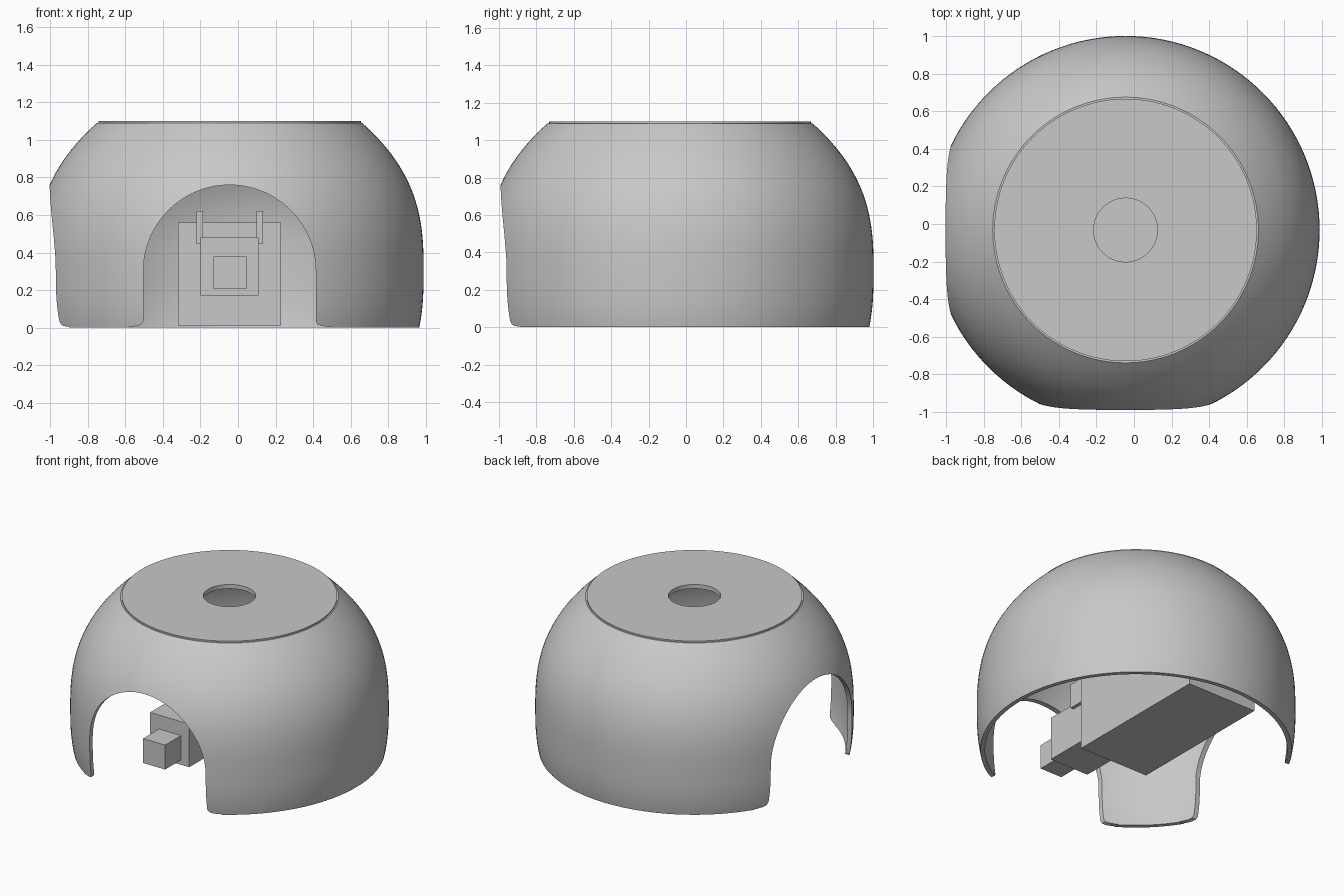
import bpy, bmesh, math
from mathutils import Matrix, Vector

cube = bpy.data.objects.get("Cube")
if cube:
    bpy.data.objects.remove(cube, do_unlink=True)

CX, CY = -0.045, -0.032      # vertical axis of the shell
RADIUS, BELLY, WALL = 1.035, 0.30, 0.03

grey = bpy.data.materials.new("light_grey")
grey.use_nodes = True
grey.diffuse_color = (0.58, 0.58, 0.58, 1)
grey.node_tree.nodes["Principled BSDF"].inputs["Base Color"].default_value = grey.diffuse_color


def finish(name, bm):
    bmesh.ops.recalc_face_normals(bm, faces=bm.faces)
    mesh = bpy.data.meshes.new(name)
    bm.to_mesh(mesh)
    bm.free()
    mesh.materials.append(grey)
    obj = bpy.data.objects.new(name, mesh)
    bpy.context.collection.objects.link(obj)
    return obj


def activate(obj):
    bpy.ops.object.select_all(action='DESELECT')
    obj.select_set(True)
    bpy.context.view_layer.objects.active = obj


def smooth(obj):
    activate(obj)
    bpy.ops.object.shade_smooth_by_angle(angle=math.radians(30))


def revolve(name, profile, steps=128):
    """Turn a closed (radius, height) outline around the shell axis."""
    bm = bmesh.new()
    rings = []
    for i in range(steps):
        a = math.tau * i / steps
        rings.append([bm.verts.new((CX + r * math.cos(a), CY + r * math.sin(a), z))
                      for r, z in profile])
    n = len(profile)
    for i in range(steps):
        a, b = rings[i], rings[(i + 1) % steps]
        for j in range(n):
            k = (j + 1) % n
            bm.faces.new((a[j], b[j], b[k], a[k]))
    return finish(name, bm)


def box(name, x, y, z):
    bm = bmesh.new()
    bmesh.ops.create_cube(bm, size=1)
    for v in bm.verts:
        v.co = Vector([(lo + hi) / 2 + c * (hi - lo)
                       for c, (lo, hi) in zip(v.co, (x, y, z))])
    return finish(name, bm)


def arch_cutter(name, turn):
    """Round-topped doorway prism with a flared foot."""
    half = 0.46
    side = [(0.54, -0.1), (0.54, 0.003), (0.49, 0.008), (0.468, 0.018), (half, 0.035)]
    arc = [(half * math.cos(math.pi * i / 48), BELLY + half * math.sin(math.pi * i / 48))
           for i in range(49)]
    outline = side + arc + [(-x, z) for x, z in reversed(side)]
    bm = bmesh.new()
    face = bm.faces.new([bm.verts.new((x, -0.5, z)) for x, z in outline])
    out = bmesh.ops.extrude_face_region(bm, geom=[face])
    moved = [g for g in out["geom"] if isinstance(g, bmesh.types.BMVert)]
    bmesh.ops.translate(bm, verts=moved, vec=(0, -0.9, 0))
    bm.transform(Matrix.Translation((CX, CY, 0)) @ Matrix.Rotation(turn, 4, 'Z'))
    obj = finish(name, bm)
    obj.hide_render = True
    return obj


# Domed shell, a thin wall bulging around the belly
def shell_radius(z):
    return RADIUS * (1 - 0.599 * abs(z - BELLY) ** 2.72)


heights = [1.09 * i / 40 for i in range(41)]
outer = [(shell_radius(z), z) for z in heights]
inner = [(shell_radius(z) - WALL * (1 + 0.35 * z * z), z) for z in reversed(heights)]
dome = revolve("dome_shell", outer + inner)

# Front and right-hand doorways
for label, turn in (("front", 0), ("side", -math.pi / 2)):
    cutter = arch_cutter(label + "_doorway_cutter", turn)
    mod = dome.modifiers.new(label + "_doorway", 'BOOLEAN')
    mod.operation = 'DIFFERENCE'
    mod.solver = 'EXACT'
    mod.object = cutter
    activate(dome)
    bpy.ops.object.modifier_apply(modifier=mod.name)
    bpy.data.objects.remove(cutter, do_unlink=True)
smooth(dome)

# Flat lid with a round hole
smooth(revolve("lid", [(0.17, 1.07), (0.70, 1.07), (0.70, 1.10), (0.17, 1.10)]))

# Stepped block machine inside
box("main_block", (-0.32, 0.23), (-0.26, 0.835), (0.01, 0.56))
box("neck_block", (-0.20, 0.11), (-0.71, -0.26), (0.17, 0.48))
box("nose_block", (-0.13, 0.045), (-0.89, -0.71), (0.205, 0.38))
for label, x in (("right", -0.222), ("left", 0.098)):
    box(label + "_prong", (x, x + 0.036), (-0.48, -0.26), (0.445, 0.62))
